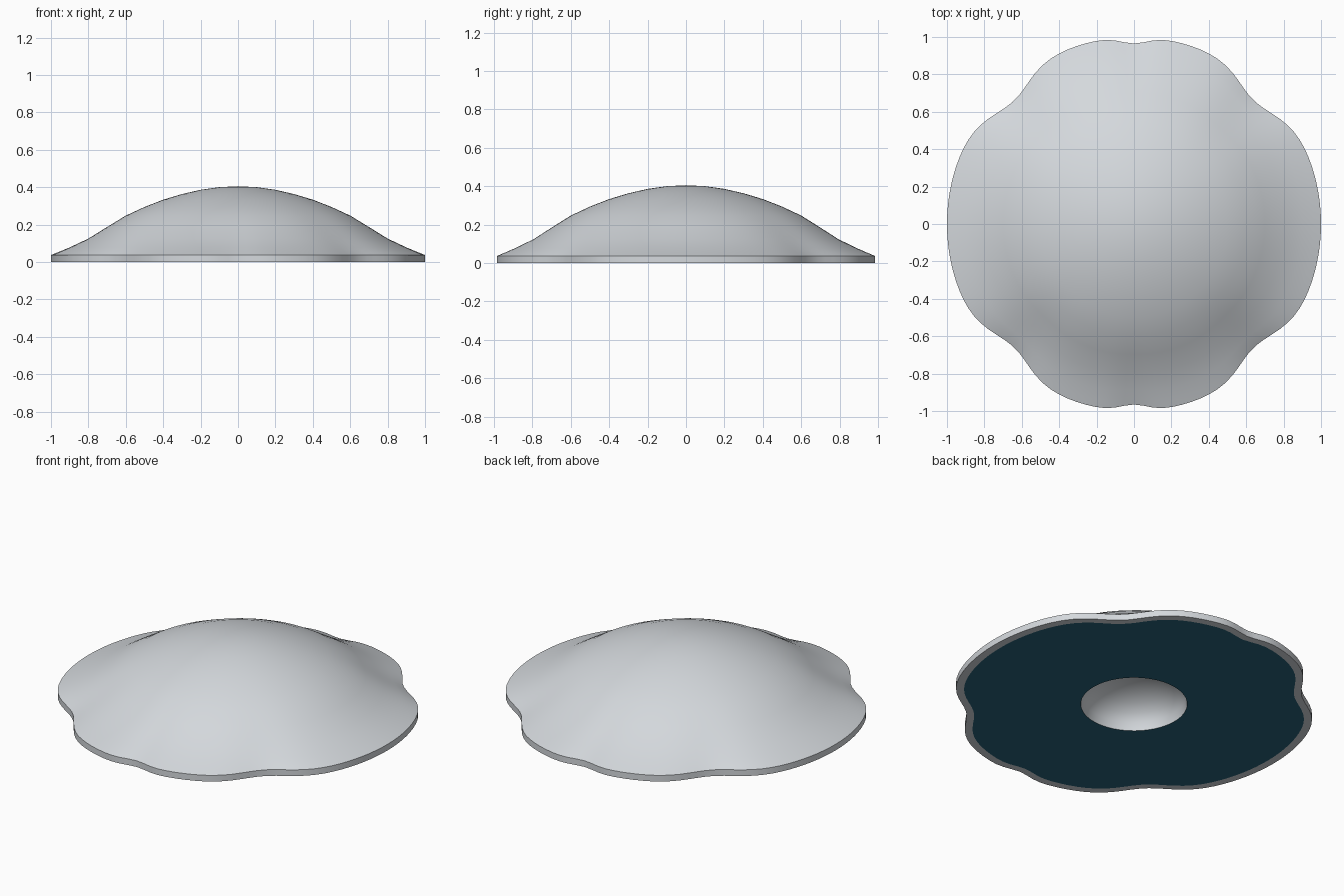
import bpy, bmesh, math

if "Cube" in bpy.data.objects:
    bpy.data.objects.remove(bpy.data.objects["Cube"])

SEG = 120


def material(name, rgb):
    m = bpy.data.materials.new(name)
    m.diffuse_color = (*rgb, 1)
    m.use_nodes = True
    m.node_tree.nodes["Principled BSDF"].inputs["Base Color"].default_value = m.diffuse_color
    return m


GREY = material("pale grey", (0.66, 0.69, 0.72))
TEAL = material("dark teal", (0.02, 0.125, 0.195))


def lobe(deg):
    """Outline radius of the six-lobed rim at an angle."""
    a = abs((deg + 180) % 360 - 180)      # mirror front/back
    a = min(a, 180 - a)                   # mirror left/right
    return (1 - 0.08 * math.exp(-((a - 46) / 12) ** 2)
            - 0.035 * math.exp(-((a - 90) / 6) ** 2))


def lathe(name, profile, mat):
    """Loft rings (radius, z, lobe strength); radius 0 makes a pole."""
    bm = bmesh.new()
    rings = []
    for r, z, k in profile:
        if r == 0:
            rings.append([bm.verts.new((0, 0, z))] * SEG)
            continue
        ring = []
        for i in range(SEG):
            deg = 360 * i / SEG
            a = math.radians(deg)
            f = r * (1 - k * (1 - lobe(deg)))
            ring.append(bm.verts.new((f * math.cos(a), f * math.sin(a), z)))
        rings.append(ring)
    # profiles run from outside/top so that faces wind outwards
    for up, low in zip(rings, rings[1:]):
        for i in range(SEG):
            j = (i + 1) % SEG
            quad = [up[i], low[i], low[j], up[j]]
            bm.faces.new(list(dict.fromkeys(quad)))
    me = bpy.data.meshes.new(name)
    bm.to_mesh(me)
    bm.free()
    me.materials.append(mat)
    ob = bpy.data.objects.new(name, me)
    bpy.context.collection.objects.link(ob)
    bpy.context.view_layer.objects.active = ob
    ob.select_set(True)
    bpy.ops.object.shade_smooth_by_angle(angle=math.radians(35))
    ob.select_set(False)
    return ob


# Domed cap with vertical edge and narrow bottom rim
dome = [(0, .405), (.1, .40), (.2, .386), (.3, .363), (.4, .333), (.5, .294),
        (.6, .248), (.7, .187), (.8, .125), (.9, .078), (.96, .053), (1, .037)]
lathe("cap", [(r, z, r ** 5) for r, z in dome]
      + [(1, 0, 1), (.955, 0, 1)], GREY)

# Flat coloured underside
lathe("underside", [(.955, 0, 1), (.6, 0, .2), (.29, 0, 0)], TEAL)

# Rounded hollow in the middle of the underside
hollow = [(.29 * math.cos(math.radians(t)), .18 * math.sin(math.radians(t)), 0)
          for t in range(0, 90, 15)]
lathe("stem_hollow", hollow + [(0, .18, 0)], GREY)
